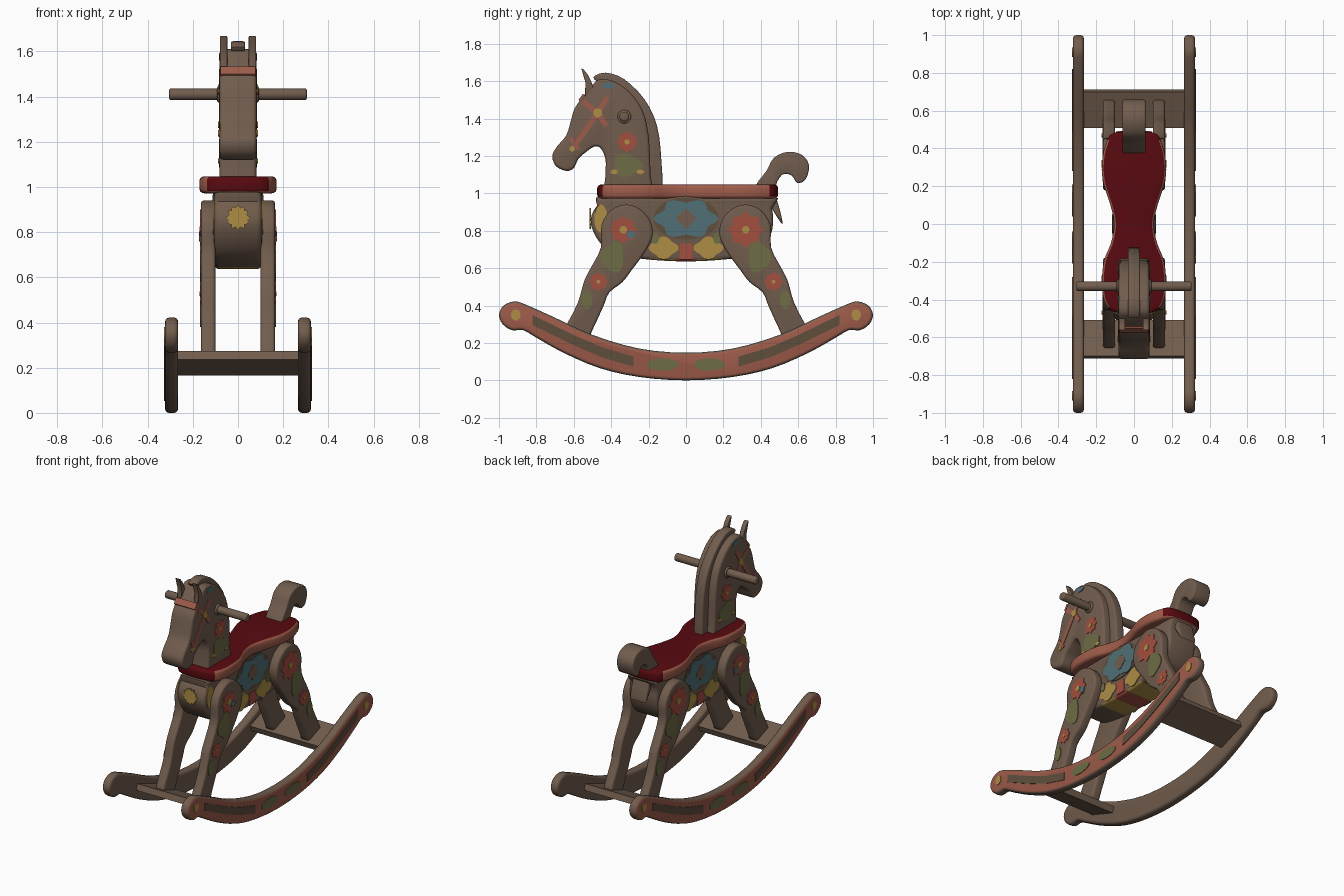
import bpy, bmesh, math
from mathutils import Vector

if "Cube" in bpy.data.objects:
    bpy.data.objects.remove(bpy.data.objects["Cube"])


def material(name, r, g, b):
    m = bpy.data.materials.new(name)
    m.use_nodes = True
    m.diffuse_color = (r, g, b, 1)
    m.node_tree.nodes["Principled BSDF"].inputs["Base Color"].default_value = (r, g, b, 1)
    return m


wood = material("brown wood", .165, .108, .075)
panel = material("dark panel brown", .115, .077, .046)
velvet = material("dark red seat", .098, .003, .005)
salmon = material("salmon trim", .34, .105, .068)
red = material("flower red", .37, .077, .05)
yellow = material("ochre yellow", .42, .27, .06)
teal = material("dusty teal", .08, .16, .18)
green = material("olive green", .155, .15, .058)


def spline(pts, n=3):
    """Closed Catmull-Rom loop through the points."""
    p = [Vector(q) for q in pts]
    out = []
    for i in range(len(p)):
        a, b, c, d = (p[(i + k) % len(p)] for k in (-1, 0, 1, 2))
        for s in range(n):
            t = s / n
            out.append(.5 * (2 * b + (c - a) * t + (2 * a - 5 * b + 4 * c - d) * t * t
                             + (3 * b - a - 3 * c + d) * t ** 3))
    return out


def blob(u, v, ru, rv, lobes=0, n=32):
    """Ellipse outline, optionally with petals."""
    out = []
    for i in range(n):
        a = math.tau * i / n
        k = 1 + (.13 * math.cos(lobes * a) if lobes else 0)
        out.append((u + ru * k * math.cos(a), v + rv * k * math.sin(a)))
    return out


def plate(name, outline, lo, hi, mats, bevel=0, mirror=False, rule=None, axis="x"):
    """Extrude an outline along an axis, round its rims, colour its faces by a rule."""
    place = (lambda q, d: (d, q[0], q[1])) if axis == "x" else (lambda q, d: (q[0], q[1], d))
    bm = bmesh.new()
    a = [bm.verts.new(place(q, lo)) for q in outline]
    b = [bm.verts.new(place(q, hi)) for q in outline]
    caps = [bm.faces.new(a), bm.faces.new(b)]
    n = len(a)
    for i in range(n):
        bm.faces.new((a[i], a[(i + 1) % n], b[(i + 1) % n], b[i]))
    bmesh.ops.recalc_face_normals(bm, faces=bm.faces)
    if rule:
        for f in bm.faces:
            f.material_index = rule(f.normal, f.calc_center_median())
    if bevel:
        rims = [e for f in caps for e in f.edges]
        bmesh.ops.bevel(bm, geom=rims, offset=bevel, segments=3, profile=.5,
                        affect="EDGES", clamp_overlap=False, material=-1)
    me = bpy.data.meshes.new(name)
    bm.to_mesh(me)
    bm.free()
    for m in mats:
        me.materials.append(m)
    ob = bpy.data.objects.new(name, me)
    bpy.context.collection.objects.link(ob)
    bpy.ops.object.select_all(action="DESELECT")
    ob.select_set(True)
    bpy.context.view_layer.objects.active = ob
    bpy.ops.object.shade_smooth_by_angle(angle=math.radians(40))
    if mirror:
        ob.modifiers.new("Mirror", "MIRROR").use_mirror_merge = False
    return ob


def decal(name, outline, x, mat):
    """Thin painted patch on both sides."""
    return plate(name, outline, x - .002, x + .004, [mat], mirror=True)


def strip(p, q, w):
    """Four-cornered outline of a straight band."""
    p, q = Vector(p), Vector(q)
    s = (q - p).normalized().orthogonal() * w / 2
    return [p + s, q + s, q - s, p - s]


def flip(pts):
    return [(-u, v) for u, v in pts]


# Rockers, salmon on the outer face
under = [(.25, .018), (.46, .065), (.65, .145), (.8, .228), (.87, .268), (.93, .268), (.98, .3),
         (1, .35), (.975, .4), (.915, .422), (.85, .402), (.7, .335), (.5, .243), (.25, .17)]
rocker = [(0, 0)] + under + [(0, .148)] + flip(under)[::-1]
plate("rocker", spline(rocker), .265, .323, [wood, salmon], .018, True,
      lambda n, c: 1 if n.x > .8 else 0)

# Rocker paint
mid = [(.28, .1), (.45, .15), (.6, .215), (.82, .322)]
band = [(y, z - .027) for y, z in mid] + [(y, z + .027) for y, z in mid[::-1]]
for end, turn in (("front", flip), ("rear", list)):
    decal(end + "_rocker_panel", turn(band), .323, panel)
    decal(end + "_rocker_oval", turn(blob(.125, .085, .085, .033)), .323, green)
    decal(end + "_rocker_dot", turn(blob(.91, .35, .025, .03)), .323, yellow)

# Cross boards and legs, the same at both ends
leg = [(.66, .25), (.58, .41), (.545, .53), (.51, .6), (.455, .71), (.452, .83), (.4, .91),
       (.32, .94), (.245, .915), (.19, .85), (.18, .77), (.22, .685), (.29, .59), (.34, .525),
       (.41, .47), (.44, .4), (.5, .27), (.54, .2), (.63, .22)]
for end, turn in (("front", flip), ("rear", list)):
    plate(end + "_cross_board", turn(strip((.515, .185), (.705, .255), .042)), -.28, .28, [wood])
    plate(end + "_leg", turn(spline(leg)), .1, .164, [wood], .014, True)
    decal(end + "_leg_leaf", turn(blob(.39, .66, .06, .08, 3)), .164, green)
    decal(end + "_knee_flower", turn(blob(.468, .528, .045, .045, 8)), .164, red)
    decal(end + "_knee_dot", turn(blob(.468, .528, .01, .01)), .167, yellow)
    decal(end + "_shin_leaf", turn(blob(.53, .43, .028, .05)), .164, green)
for end, y, r in (("front", -.335, .065), ("rear", .32, .085)):
    decal(end + "_thigh_flower", blob(y, .805, r, r, 8), .164, red)
    decal(end + "_thigh_dot", blob(y, .805, .02, .02), .167, yellow)
decal("thigh_berry", blob(-.295, .78, .022, .022), .168, teal)

# Body with a painted belly
body = [(-.4, .99), (-.475, .935), (-.51, .855), (-.48, .765), (-.41, .69), (-.3, .66),
        (-.19, .645), (-.06, .637), (.06, .637), (.19, .645), (.3, .66), (.4, .7), (.46, .8),
        (.46, .92), (.42, .99)]


def belly(n, c):
    if n.z > -.8 or abs(c.y) > .19:
        return 0
    return 1 if abs(c.y) < .06 else 2


plate("body", spline(body), -.106, .106, [wood, red, yellow], .022, rule=belly)
decal("body_oval_border", blob(0, .865, .175, .113), .106, panel)
decal("body_oval", blob(0, .865, .155, .098, 6), .109, teal)
decal("body_star", blob(0, .865, .045, .045, 4), .112, wood)
decal("belly_square", strip((-.035, .69), (.035, .69), .085), .106, red)
for end, s in (("front", -1), ("rear", 1)):
    decal(end + "_belly_patch", blob(s * .12, .708, .072, .055, 4), .106, yellow)
    decal(end + "_flank_leaf", blob(s * .165, .76, .02, .03), .109, green)
decal("chest_patch", blob(-.455, .865, .035, .075), .106, yellow)
disc = plate("chest_disc", blob(0, 0, .047, .05, 12, 48), -.004, .004, [yellow], axis="z")
disc.rotation_euler = (math.radians(90), 0, 0)
disc.location = (0, -.511, .865)

# Neck and head
head = [(-.42, .96), (-.43, 1.1), (-.43, 1.18), (-.455, 1.24), (-.49, 1.25), (-.535, 1.22),
        (-.575, 1.185), (-.6, 1.135), (-.64, 1.12), (-.695, 1.145), (-.715, 1.2), (-.69, 1.25),
        (-.64, 1.31), (-.615, 1.39), (-.595, 1.455), (-.545, 1.525), (-.5, 1.58), (-.46, 1.61),
        (-.39, 1.6), (-.31, 1.55), (-.235, 1.45), (-.2, 1.31), (-.19, 1.1), (-.19, .96)]
plate("neck_and_head", spline(head), -.081, .081, [wood], .016)
mane = [(-.495, 1.62), (-.43, 1.645), (-.33, 1.61), (-.22, 1.5), (-.155, 1.36), (-.132, 1.18),
        (-.132, .99), (-.22, .99), (-.24, 1.3), (-.34, 1.5), (-.45, 1.58)]
plate("mane", spline(mane), -.032, .032, [wood], .01)
ear = [(-.56, 1.668), (-.525, 1.635), (-.497, 1.57), (-.5, 1.53), (-.54, 1.515), (-.537, 1.59)]
plate("ear", spline(ear, 2), .047, .08, [wood], .004, True)

# Bridle and neck paint
rosette = (-.472, 1.43)
for i, tip in enumerate([(-.55, 1.49), (-.42, 1.515), (-.425, 1.36), (-.6, 1.245)]):
    decal("bridle_strap_%d" % (i + 1), strip(rosette, tip, .028), .081, salmon)
decal("cheek_strap", strip((-.62, 1.3), (-.575, 1.235), .02), .081, salmon)
decal("bridle_rosette", blob(*rosette, .024, .024), .084, yellow)
decal("bit_rosette", blob(-.608, 1.238, .015, .015), .084, yellow)
plate("brow_band", [(-.575, 1.5), (-.55, 1.533), (-.54, 1.523), (-.565, 1.488)],
      -.078, .078, [salmon])
decal("poll_patch", blob(-.415, 1.575, .035, .016), .081, teal)
decal("neck_flower", blob(-.315, 1.275, .05, .05, 8), .081, red)
decal("neck_flower_dot", blob(-.315, 1.275, .014, .014), .084, yellow)
decal("neck_leaf", blob(-.315, 1.15, .075, .06, 3), .081, green)
for y in (-.385, -.245):
    decal("neck_dash", blob(y, 1.115, .02, .012), .084, yellow)

# Handle bar with collars
plate("handle_bar", blob(-.33, 1.41, .026, .026), -.305, .305, [wood], .01)
plate("handle_collar", blob(-.33, 1.41, .036, .036), .07, .092, [wood], .006, True)

# Seat: dark top and ends, salmon rim
half = [(.09, -.47), (.15, -.425), (.17, -.33), (.16, -.2), (.122, -.1), (.105, 0),
        (.125, .1), (.163, .22), (.17, .32), (.15, .42), (.1, .485)]
plate("seat", spline(half + flip(half)[::-1]), .972, 1.047, [salmon, velvet], .02, axis="z",
      rule=lambda n, c: 1 if n.z > .8 or (abs(c.y) > .45 and n.z > -.8) else 0)

# Tail
tail = [(.37, 1.03), (.43, 1.12), (.47, 1.19), (.545, 1.222), (.62, 1.205), (.658, 1.15),
        (.64, 1.075), (.595, 1.055), (.565, 1.095), (.515, 1.1), (.48, 1.04), (.485, .97),
        (.505, .9), (.515, .835), (.47, .9), (.43, .97)]
plate("tail", spline(tail), -.062, .062, [wood], .01)
